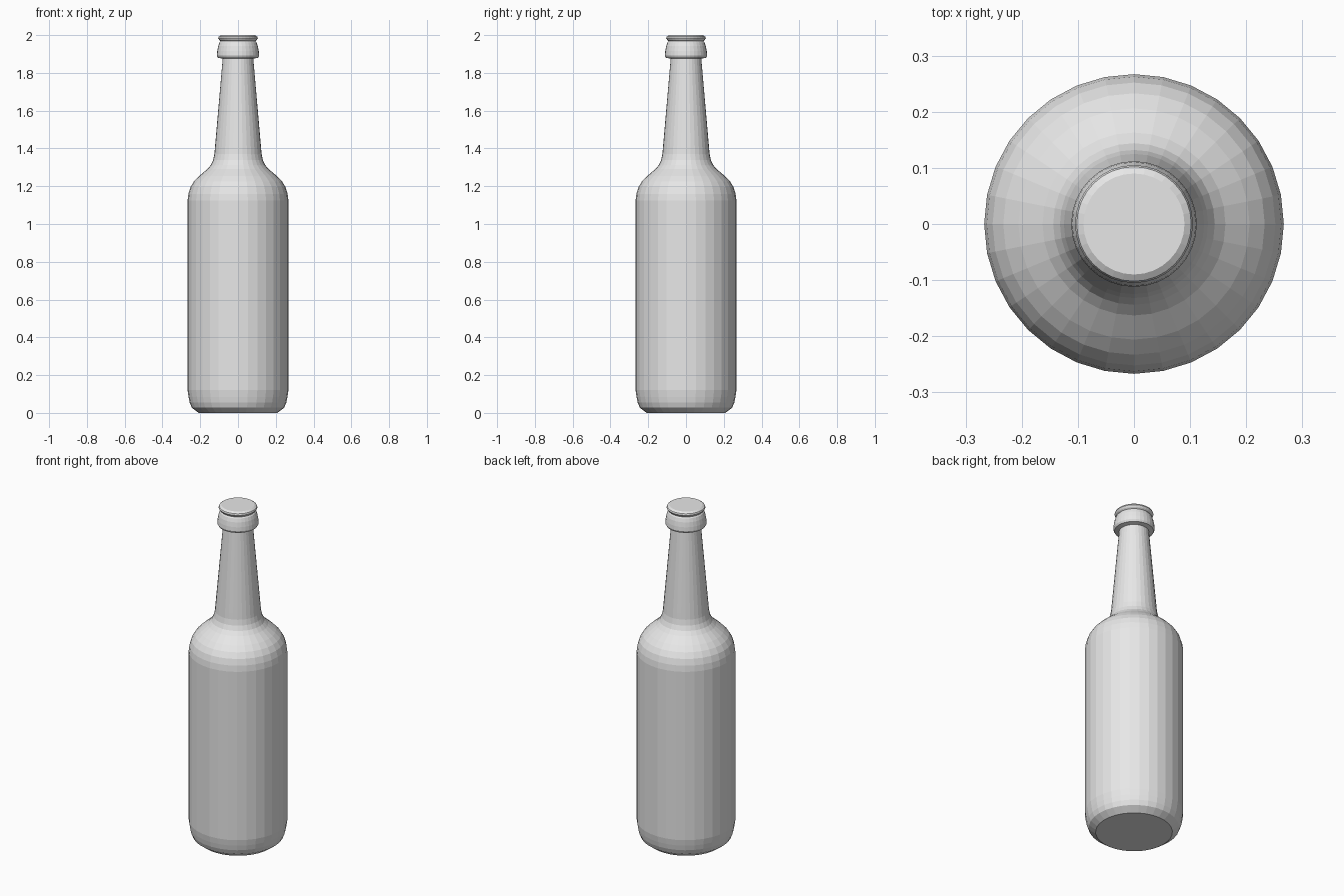
import bpy, bmesh, math

if "Cube" in bpy.data.objects:
    bpy.data.objects.remove(bpy.data.objects["Cube"])

SIDES = 32

# One flat grey for the whole bottle
grey = bpy.data.materials.new("light grey")
grey.diffuse_color = (0.8, 0.8, 0.8, 1.0)
grey.use_nodes = True
grey.node_tree.nodes["Principled BSDF"].inputs["Base Color"].default_value = grey.diffuse_color


def lathe(name, profile):
    """Revolve (radius, height) points about z and cap both ends."""
    bm = bmesh.new()
    rings = []
    for r, z in profile:
        rings.append([bm.verts.new((r * math.cos(2 * math.pi * i / SIDES),
                                    r * math.sin(2 * math.pi * i / SIDES), z))
                      for i in range(SIDES)])
    for a, b in zip(rings, rings[1:]):
        for i in range(SIDES):
            j = (i + 1) % SIDES
            bm.faces.new((a[i], a[j], b[j], b[i]))
    bm.faces.new(rings[0][::-1])
    bm.faces.new(rings[-1])
    mesh = bpy.data.meshes.new(name)
    bm.to_mesh(mesh)
    bm.free()
    mesh.materials.append(grey)
    obj = bpy.data.objects.new(name, mesh)
    bpy.context.collection.objects.link(obj)
    return obj


# Base chamfer and straight body
base = [(0.208, 0.0), (0.245, 0.028), (0.256, 0.055), (0.262, 0.085), (0.267, 0.12)]
# Rounded shoulder sweeping into the neck
shoulder = [(0.267, 1.125), (0.2625, 1.16), (0.252, 1.195), (0.233, 1.226),
            (0.206, 1.254), (0.163, 1.290), (0.144, 1.312), (0.132, 1.338),
            (0.125, 1.370), (0.122, 1.405)]
# Tapered neck
neck = [(0.081, 1.875)]
# Collar, groove and lip
mouth = [(0.106, 1.880), (0.112, 1.892), (0.110, 1.915), (0.105, 1.942),
         (0.098, 1.962), (0.092, 1.968), (0.099, 1.974), (0.105, 1.984),
         (0.102, 1.992), (0.090, 2.0)]

lathe("bottle", base + shoulder + neck + mouth)
